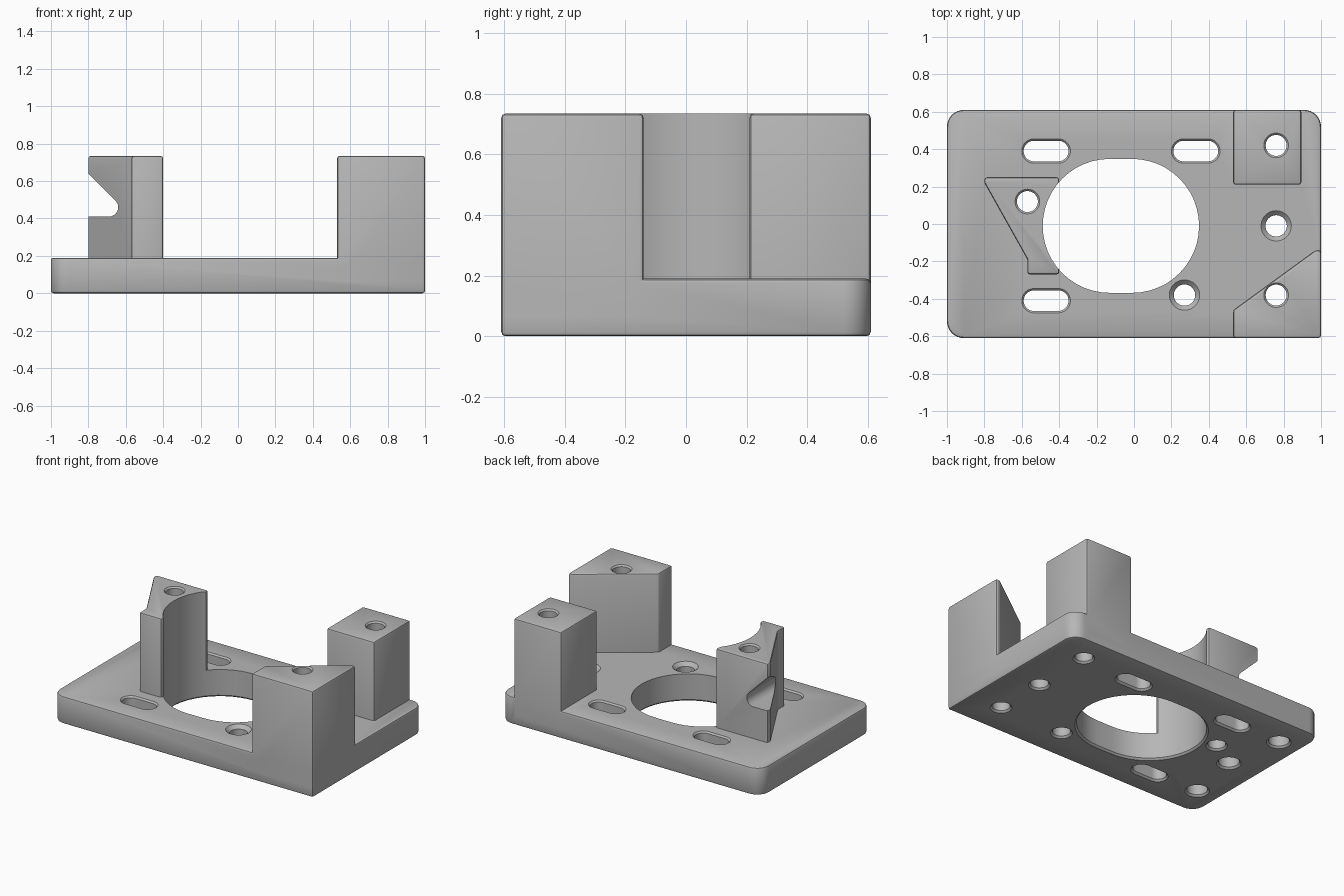
import bpy, bmesh
from math import sin, cos, pi, radians

cube = bpy.data.objects.get("Cube")
if cube:
    bpy.data.objects.remove(cube)

grey = bpy.data.materials.new("machined_grey")
grey.use_nodes = True
colour = (0.47, 0.47, 0.47, 1)
grey.diffuse_color = colour
grey.node_tree.nodes["Principled BSDF"].inputs["Base Color"].default_value = colour


def arc(cx, cy, r, start, end, steps=8):
    angles = [radians(start + (end - start) * i / steps) for i in range(steps + 1)]
    return [(cx + r * cos(a), cy + r * sin(a)) for a in angles]


def slot(cx, cy, half, r):
    """Outline of a slot along x, or a circle when half is zero."""
    steps = 24
    return arc(cx + half, cy, r, -90, 90, steps) + arc(cx - half, cy, r, 90, 270, steps)


def loft(name, rings):
    """Closed solid through rings of 3D points."""
    bm = bmesh.new()
    loops = [[bm.verts.new(p) for p in ring] for ring in rings]
    n = len(loops[0])
    for a, b in zip(loops, loops[1:]):
        for i in range(n):
            j = (i + 1) % n
            bm.faces.new((a[i], a[j], b[j], b[i]))
    bm.faces.new(loops[0])
    bm.faces.new(loops[-1])
    bmesh.ops.remove_doubles(bm, verts=bm.verts, dist=1e-5)
    bmesh.ops.recalc_face_normals(bm, faces=bm.faces)
    mesh = bpy.data.meshes.new(name)
    bm.to_mesh(mesh)
    bm.free()
    mesh.materials.append(grey)
    ob = bpy.data.objects.new(name, mesh)
    bpy.context.collection.objects.link(ob)
    return ob


def prism(name, outline, low, high):
    return loft(name, [[(x, y, z) for x, y in outline] for z in (low, high)])


def bake(ob):
    bpy.context.view_layer.update()
    graph = bpy.context.evaluated_depsgraph_get()
    ob.data = bpy.data.meshes.new_from_object(ob.evaluated_get(graph))
    ob.modifiers.clear()


def soften(ob, width=0.014):
    mod = ob.modifiers.new("Edges", "BEVEL")
    mod.width = width
    mod.segments = 2
    mod.limit_method = "ANGLE"
    mod.angle_limit = radians(30)
    bake(ob)


def combine(ob, other, operation):
    mod = ob.modifiers.new("Boolean", "BOOLEAN")
    mod.operation = operation
    mod.solver = "EXACT"
    mod.object = other
    bake(ob)
    bpy.data.objects.remove(other)


def cutter(cx, cy, half, levels):
    """Stepped cutter: levels are (height, radius)."""
    return loft("cutter", [[(x, y, z) for x, y in slot(cx, cy, half, r)] for z, r in levels])


def drill(ob, cx, cy, top, r, half=0.0, sink=0.01):
    low = 0.012
    combine(ob, cutter(cx, cy, half, [(-0.01, r + low + 0.01), (low, r),
            (top - sink, r), (top + 0.01, r + sink + 0.01)]), "DIFFERENCE")


PLATE, POST = 0.19, 0.735

# Base plate with three rounded corners and one square corner
R = 0.09
outline = ([(1, -0.61)] + arc(1 - R, 0.61 - R, R, 0, 90)
           + arc(-1 + R, 0.61 - R, R, 90, 180) + arc(-1 + R, -0.61 + R, R, 180, 270))
bracket = prism("mounting_bracket", outline, 0, PLATE)
soften(bracket)

# Corner posts, flush with the plate edges
front_post = prism("front_post", [(0.53, -0.61), (1, -0.61), (1, -0.14),
                                  (0.97, -0.14), (0.53, -0.46)], 0.05, POST)
back_post = prism("back_post", [(0.53, 0.61), (0.53, 0.21), (0.895, 0.21),
                                (0.895, 0.61)], 0.05, POST)

# Tower beside the bore, with a hooked notch through its outer edge
tower = prism("tower", [(-0.8, 0.25), (-0.8, 0.22), (-0.57, -0.19), (-0.57, -0.27),
                        (-0.4, -0.27), (-0.4, 0.25)], 0.05, POST)
for part in (front_post, back_post, tower):
    soften(part)
profile = [(-0.9, 0.41)] + arc(-0.69, 0.46, 0.05, -90, 45) + [(-0.8, 0.64), (-0.9, 0.74)]
notch = loft("notch_cutter", [[(x, y, z) for x, z in profile] for y in (-0.4, 0.4)])
combine(tower, notch, "DIFFERENCE")
for part in (front_post, back_post, tower):
    combine(bracket, part, "UNION")

# Large oval bore, also hollowing the tower
combine(bracket, cutter(-0.07, -0.01, 0.06,
        [(-0.01, 0.38), (0.012, 0.358), (1, 0.358)]), "DIFFERENCE")

# Adjustment slots
for cx, cy in ((-0.47, 0.39), (0.33, 0.39), (-0.47, -0.41)):
    drill(bracket, cx, cy, PLATE, 0.055, half=0.065)

# Through holes in the posts, tower and plate
for cx, cy in ((0.76, 0.42), (0.76, -0.38), (-0.57, 0.12)):
    drill(bracket, cx, cy, POST, 0.056)
for cx, cy in ((0.27, -0.38), (0.76, -0.01)):
    drill(bracket, cx, cy, PLATE, 0.057, sink=0.024)

# Blind holes underneath
for cx, cy in ((-0.84, 0.4), (-0.84, -0.39), (-0.77, 0)):
    combine(bracket, cutter(cx, cy, 0, [(-0.01, 0.087), (0.012, 0.065), (0.13, 0.065)]),
            "DIFFERENCE")

bpy.ops.object.select_all(action="DESELECT")
bracket.select_set(True)
bpy.context.view_layer.objects.active = bracket
bpy.ops.object.shade_smooth_by_angle(angle=radians(25))
